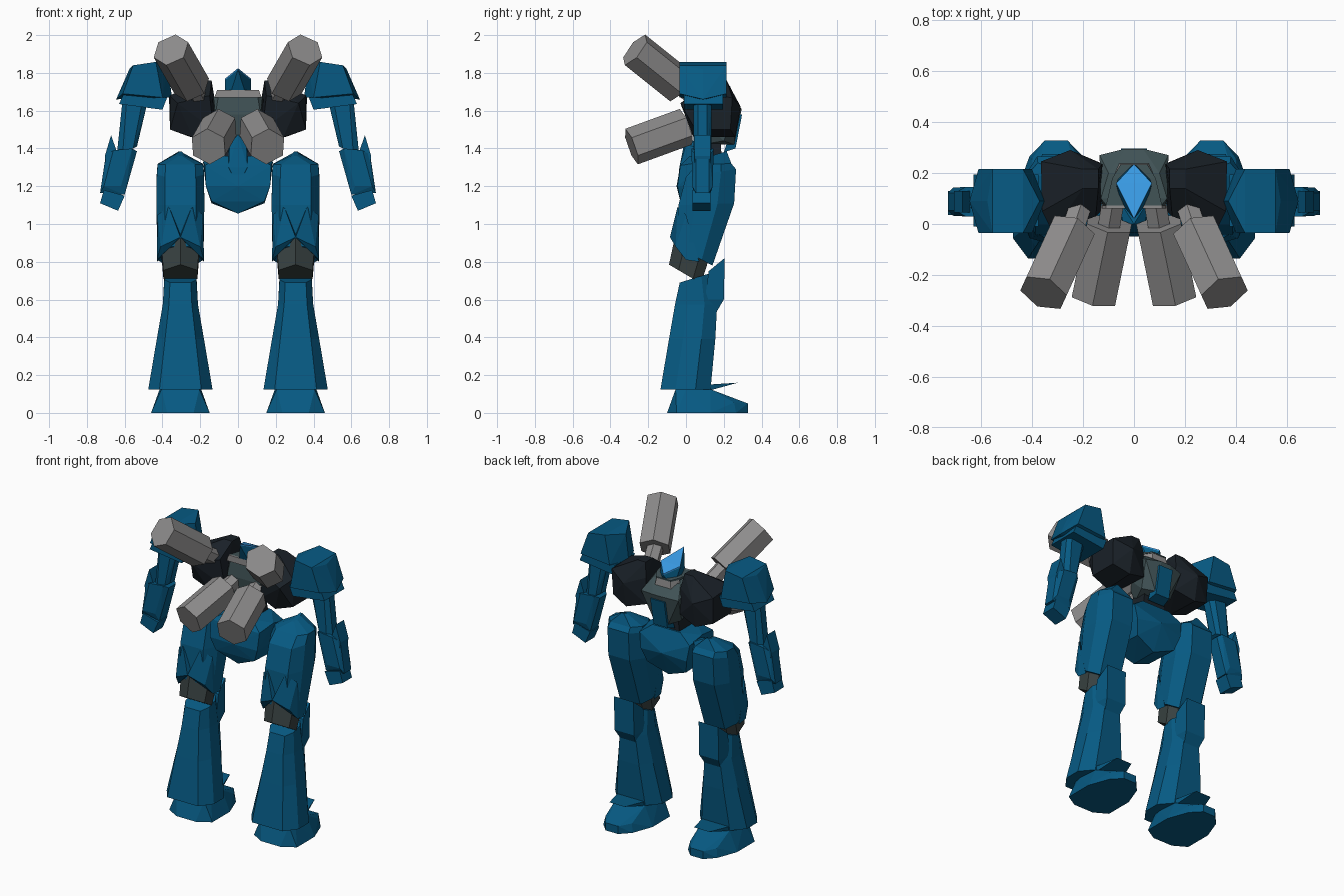
import bpy, bmesh, math
from mathutils import Vector


def material(name, rgb):
    m = bpy.data.materials.new(name)
    m.diffuse_color = (*rgb, 1)
    return m


BLUE = material("deep blue", (0.002, 0.102, 0.227))
GREY = material("gun grey", (0.27, 0.265, 0.265))
BLACK = material("near black", (0.010, 0.015, 0.021))
SLATE = material("slate", (0.05, 0.083, 0.09))
KNEE = material("dark olive grey", (0.04, 0.054, 0.053))
BRIGHT = material("bright blue", (0.04, 0.315, 0.75))


def finish(name, bm, mat, mirror):
    bmesh.ops.recalc_face_normals(bm, faces=bm.faces)
    me = bpy.data.meshes.new(name)
    bm.to_mesh(me)
    bm.free()
    me.materials.append(mat)
    ob = bpy.data.objects.new(name, me)
    bpy.context.collection.objects.link(ob)
    if mirror:
        mod = ob.modifiers.new("Mirror", 'MIRROR')
        mod.use_mirror_merge = False
    return ob


def hull(name, pts, mat, mirror=False, cx=None):
    """Convex faceted solid; cx makes it symmetric about x = cx."""
    if cx is not None:
        pts = [(cx + s * x, y, z) for x, y, z in pts for s in (1, -1)]
    bm = bmesh.new()
    for p in pts:
        bm.verts.new(p)
    bmesh.ops.remove_doubles(bm, verts=bm.verts, dist=1e-4)
    res = bmesh.ops.convex_hull(bm, input=bm.verts)
    junk = [g for g in res['geom_interior'] if isinstance(g, bmesh.types.BMVert)]
    bmesh.ops.delete(bm, geom=junk, context='VERTS')
    bmesh.ops.dissolve_limit(bm, angle_limit=math.radians(3), verts=bm.verts, edges=bm.edges)
    return finish(name, bm, mat, mirror)


OCT = [(-.65, 0), (.65, 0), (1, .3), (1, .7), (.6, 1), (-.6, 1), (-1, .7), (-1, .3)]
POINTED = [(0, 0), (1, .3), (1, .75), (.6, 1), (-.6, 1), (-1, .75), (-1, .3)]


def loft(name, section, rings, mat, cx):
    """Rings are (half width, back y, back z, front y, front z)."""
    bm = bmesh.new()
    loops = [[bm.verts.new((cx + u * w, y0 + v * (y1 - y0), z0 + v * (z1 - z0)))
              for u, v in section] for w, y0, z0, y1, z1 in rings]
    n = len(section)
    for a, b in zip(loops, loops[1:]):
        for i in range(n):
            j = (i + 1) % n
            bm.faces.new((a[i], a[j], b[j], b[i]))
    bm.faces.new(loops[0])
    bm.faces.new(loops[-1])
    return finish(name, bm, mat, True)


def rod(name, a, b, r, mat, sides=6):
    """Faceted rod from a to b, mirrored to the other side."""
    a, b = Vector(a), Vector(b)
    d = b - a
    bm = bmesh.new()
    bmesh.ops.create_cone(bm, cap_ends=True, segments=sides, radius1=r, radius2=r, depth=d.length)
    z = d.normalized()
    x = Vector((0, 0, 1)).cross(z).normalized()
    y = z.cross(x)
    mid = (a + b) / 2
    for v in bm.verts:
        v.co = mid + x * v.co.x + y * v.co.y + z * v.co.z
    return finish(name, bm, mat, True)


L = 0.305  # leg centre

# Feet and shin flares
hull("foot", [(.07, -.1, 0), (.155, -.05, 0), (.155, .13, 0), (.105, .265, 0), (.045, .327, 0),
              (.045, .327, .05), (.095, .255, .055), (.1, -.055, .125), (.11, .0, .125), (.1, .13, .125)],
     BLUE, True, L)
hull("foot_guard", [(.1, .09, .12), (.1, .12, .15), (.055, .275, .16), (.09, .13, .12)], BLUE, True, L)

# Legs
loft("shin", OCT, [(.17, -.135, .125, .13, .125), (.125, -.09, .39, .155, .39),
                   (.093, -.058, .575, .165, .575), (.085, -.033, .69, .13, .74)], BLUE, L)
hull("knee_cap", [(.07, .205, .82), (.08, .12, .75), (.07, .2, .6), (.055, .165, .54), (.08, .1, .6)],
     BLUE, True, L)
loft("knee_joint", POINTED, [(.09, -.09, .785, .08, .685), (.1, -.06, .925, .115, .795)], KNEE, L)
loft("thigh", OCT, [(.122, -.05, .88, .14, .78), (.127, -.04, 1.10, .255, 1.11),
                    (.125, 0, 1.25, .265, 1.29), (.12, .06, 1.315, .24, 1.32),
                    (.012, .13, 1.36, .215, 1.385)], BLUE, L)
for s in (-1, 1):
    hull("thigh_rear_flap", [(L + s * x, y, z) for x, y, z in
         [(.125, -.0, .81), (.125, .07, .8), (.105, -.055, .88), (.0, -.085, .93), (.06, -.045, 1.09),
          (.12, .0, 1.05), (.0, -.03, .95)]], BLUE, True)

# Hips
hull("pelvis", [(.09, .02, 1.36), (.1, .2, 1.36), (.175, -.03, 1.31), (.185, .1, 1.33), (.18, .22, 1.3),
                (.17, -.045, 1.2), (.14, -.03, 1.12), (.14, .2, 1.11), (.165, .23, 1.2),
                (0, .0, 1.055), (0, .18, 1.055), (0, -.05, 1.2), (0, .255, 1.22)], BLUE, cx=0)
hull("rear_spine_plate", [(.0, .0, 1.475), (.045, .0, 1.42), (.05, -.035, 1.3), (.0, -.045, 1.2),
                          (.05, .08, 1.4), (.04, .05, 1.25)], BLUE, cx=0)
hull("waist", [(.06, .08, 1.5), (.06, .18, 1.5), (.09, .06, 1.33), (.09, .19, 1.33)], BLACK, cx=0)

# Torso
hull("chest", [(.105, .07, 1.67), (.13, .1, 1.675), (.1, .2, 1.67), (.135, .27, 1.6), (.035, .295, 1.61),
               (.05, .255, 1.42), (.11, .2, 1.44), (.12, .06, 1.58), (.06, .08, 1.42)], SLATE, cx=0)
hull("abdomen_plate", [(.05, .297, 1.58), (.05, .262, 1.4), (.055, .27, 1.58), (.06, .2, 1.38)], BLUE, cx=0)
hull("rear_collar", [(.125, .06, 1.67), (.11, .06, 1.71), (.125, .072, 1.67), (.11, .072, 1.71)], GREY, cx=0)
hull("front_collar", [(.085, .18, 1.64), (.08, .18, 1.695), (.06, .24, 1.63), (.05, .232, 1.69)], GREY, cx=0)
hull("collar_cap", [(.11, .072, 1.69), (.11, .072, 1.71), (.085, .18, 1.692), (.085, .18, 1.705),
                    (.052, .234, 1.69), (.052, .234, 1.698)], SLATE, cx=0)
hull("chest_pod", [(.13, .05, 1.5), (.24, .04, 1.46), (.36, .05, 1.5), (.15, .03, 1.68), (.32, -.03, 1.64),
                   (.36, .05, 1.68), (.12, .235, 1.5), (.25, .26, 1.46), (.36, .235, 1.5),
                   (.125, .235, 1.67), (.25, .29, 1.62), (.365, .245, 1.67), (.14, .14, 1.76),
                   (.2, .14, 1.76), (.14, .215, 1.76), (.2, .215, 1.76)], BLACK, True)

# Head with bright crest plate on top
crest = [(0, .02, 1.825), (.07, .16, 1.768), (0, .235, 1.728)]
hull("head", [(x, y, z - .008) for x, y, z in crest] +
     [(.065, .13, 1.66), (.05, .2, 1.64), (.05, .08, 1.66)], BLUE, cx=0)
hull("head_crest", crest + [(x, y, z - .008) for x, y, z in crest], BRIGHT, cx=0)

# Shoulders and arms
hull("shoulder", [(.435, -.035, 1.858), (.435, .215, 1.858), (.37, .09, 1.835), (.555, -.035, 1.84),
                  (.555, .215, 1.84), (.575, .09, 1.82), (.61, -.035, 1.69), (.61, .215, 1.69),
                  (.645, .09, 1.66), (.40, -.035, 1.67), (.40, .215, 1.67), (.35, .09, 1.67)], BLUE, True)
hull("shoulder_skirt", [(x, y, z) for y in (-.01, .195) for x, z in
                        [(.375, 1.67), (.4, 1.605), (.63, 1.635), (.605, 1.69)]], BLUE, True)
hull("upper_arm", [(x, .0875 + s * d, z) for s in (1, -1) for x, d, z in
                   [(.485, .025, 1.62), (.51, .048, 1.63), (.59, .048, 1.65), (.612, .025, 1.65),
                    (.535, .025, 1.41), (.555, .048, 1.40), (.61, .048, 1.38), (.64, .025, 1.38)]], BLUE, True)
hull("forearm", [(x, .0875 + s * d, z) for s in (1, -1) for x, d, z in
                 [(.535, .035, 1.385), (.56, .058, 1.4), (.66, .058, 1.39), (.70, .035, 1.365),
                  (.60, .04, 1.155), (.62, .055, 1.2), (.71, .055, 1.2), (.73, .035, 1.165)]], BLUE, True)
hull("elbow_fin", [(x, y, z) for y in (.045, .13) for x, z in
                   [(.672, 1.47), (.705, 1.36), (.64, 1.38), (.69, 1.25)]], BLUE, True)
hull("hand", [(x, y, z) for y in (.035, .13) for x, z in
              [(.71, 1.18), (.60, 1.15), (.635, 1.07), (.73, 1.11)]], BLUE, True)

# Four rear-mounted cannons on short stalks
rod("upper_cannon", (.245, -.03, 1.73), (.355, -.27, 1.922), .1, GREY)
rod("upper_cannon_stalk", (.21, .07, 1.66), (.25, -.05, 1.745), .05, GREY)
rod("lower_cannon", (.097, -.0, 1.515), (.156, -.288, 1.41), .1, GREY)
rod("lower_cannon_stalk", (.08, .1, 1.55), (.1, -.02, 1.505), .05, GREY)
